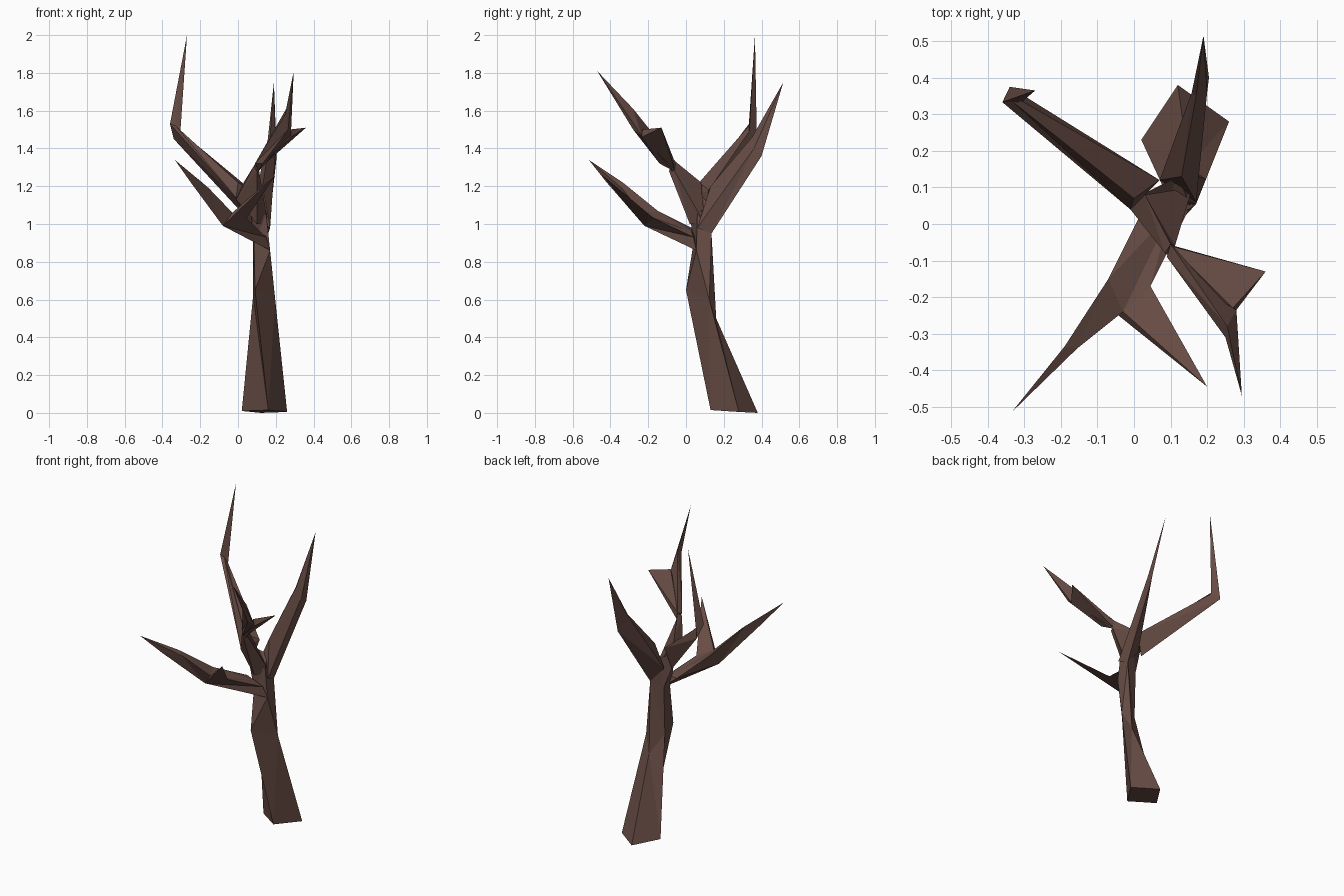
import bpy, bmesh

bark = bpy.data.materials.new("brown_bark")
bark.diffuse_color = (0.135, 0.072, 0.058, 1)


def limb(name, *rings):
    """Bridge faceted rings of equal size; a final single point makes a sharp tip."""
    bm = bmesh.new()
    vs = [[bm.verts.new(p) for p in r] for r in rings]
    bm.faces.new(vs[0])
    for a, b in zip(vs, vs[1:]):
        n = len(a)
        for i in range(n):
            j = (i + 1) % n
            if len(b) == 1:
                bm.faces.new((a[i], a[j], b[0]))
            else:
                bm.faces.new((a[i], a[j], b[j], b[i]))
    if len(vs[-1]) > 2:
        bm.faces.new(vs[-1])
    bmesh.ops.triangulate(bm, faces=bm.faces[:])
    bmesh.ops.recalc_face_normals(bm, faces=bm.faces[:])
    me = bpy.data.meshes.new(name)
    bm.to_mesh(me)
    bm.free()
    me.materials.append(bark)
    ob = bpy.data.objects.new(name, me)
    bpy.context.collection.objects.link(ob)
    return ob


# Leaning four-sided trunk
limb("trunk",
     [(.16, .13, .015), (.26, .28, .005), (.12, .38, 0), (.02, .23, .01)],
     [(.09, .0, .65), (.197, .123, .6), (.15, .16, .5), (.08, .10, .62)],
     [(.085, .04, .9), (.17, .055, .86), (.16, .135, .95), (.08, .11, .92)],
     [(.07, .02, 1.05), (.15, .06, 1.05), (.12, .13, 1.1), (.0, .07, 1.16)])

# Low front bough, forking into two points
bottom, right = (-.08, -.22, .99), (.045, -.17, 1.03)
top, left = (-.03, -.24, 1.06), (-.07, -.15, 1.07)
limb("low_bough",
     [(.17, .055, .86), (.15, .04, .93), (.1, .03, .96), (.03, .05, .97)],
     [bottom, right, top, left])
limb("low_bough_long_fork", [bottom, top, left],
     [(-.25, -.42, 1.22), (-.155, -.34, 1.19), (-.19, -.335, 1.22)],
     [(-.335, -.515, 1.34)])
limb("low_bough_short_fork", [bottom, right, top], [(.2, -.445, 1.26)])

# Tall back left branch with an upturned end
limb("back_left_branch",
     [(-.01, .04, 1.14), (.03, .1, 1.05), (.07, .12, 1.18), (.0, .07, 1.22)],
     [(-.36, .333, 1.53), (-.34, .375, 1.45), (-.305, .335, 1.49), (-.33, .333, 1.52)],
     [(-.27, .365, 2.0)])

# Back right branch
limb("back_right_branch",
     [(.17, .06, .98), (.16, .135, .95), (.07, .12, 1.05), (.13, .13, 1.2)],
     [(.2, .36, 1.4), (.205, .4, 1.36), (.158, .36, 1.45), (.17, .35, 1.46)],
     [(.19, .515, 1.75)])

# Leader rising forward from the crown
limb("leader",
     [(-.01, .04, 1.13), (.1, .02, 1.0), (.16, .1, 1.0), (.03, .08, 1.22)],
     [(.085, -.08, 1.31), (.1, -.09, 1.28), (.112, -.06, 1.28), (.1, -.055, 1.33)])
limb("leader_tip",
     [(.09, -.09, 1.32), (.13, -.14, 1.32), (.11, -.065, 1.28), (.1, -.055, 1.33)],
     [(.25, -.31, 1.58), (.265, -.28, 1.5), (.28, -.235, 1.47), (.255, -.28, 1.61)],
     [(.295, -.47, 1.81)])
limb("leader_side_spur",
     [(.11, -.06, 1.29), (.13, -.14, 1.32), (.1, -.06, 1.33)],
     [(.36, -.13, 1.51), (.28, -.235, 1.46), (.27, -.23, 1.5)])
